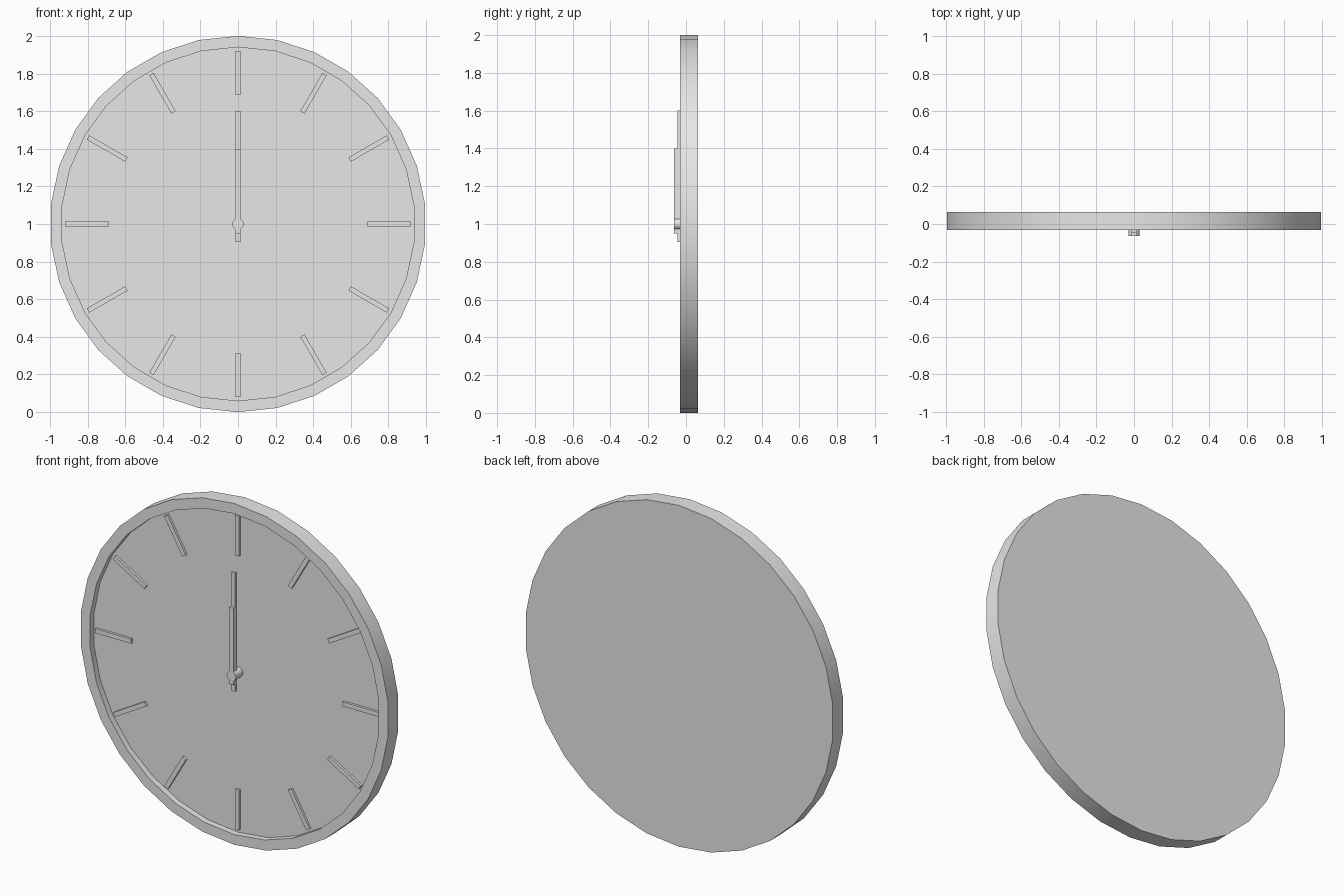
import bpy, bmesh, math
from mathutils import Matrix, Vector

if "Cube" in bpy.data.objects:
    bpy.data.objects.remove(bpy.data.objects["Cube"])

grey = bpy.data.materials.new("plain grey")
grey.diffuse_color = (0.8, 0.8, 0.8, 1)
grey.use_nodes = True
grey.node_tree.nodes["Principled BSDF"].inputs["Base Color"].default_value = grey.diffuse_color
CENTRE = Vector((0, 0, 1))


def finish(name, bm, smooth=False):
    bmesh.ops.recalc_face_normals(bm, faces=bm.faces)
    me = bpy.data.meshes.new(name)
    bm.to_mesh(me)
    bm.free()
    me.materials.append(grey)
    ob = bpy.data.objects.new(name, me)
    bpy.context.collection.objects.link(ob)
    if smooth:
        bpy.ops.object.select_all(action='DESELECT')
        ob.select_set(True)
        bpy.context.view_layer.objects.active = ob
        bpy.ops.object.shade_smooth_by_angle(angle=math.radians(30))
    return ob


def turned(name, profile, sides):
    """Capped solid turned about the clock axis from (radius, y) points."""
    bm = bmesh.new()
    rings = []
    for r, y in profile:
        rings.append([bm.verts.new((r * math.sin(a), y, 1 + r * math.cos(a)))
                      for a in (2 * math.pi * i / sides for i in range(sides))])
    for p, q in zip(rings, rings[1:]):
        for i in range(sides):
            j = (i + 1) % sides
            bm.faces.new((p[i], p[j], q[j], q[i]))
    bm.faces.new(rings[0])
    bm.faces.new(rings[-1])
    return finish(name, bm, True)


def bar(name, r0, r1, y0, y1, angle=0.0, width=0.026):
    """Radial bar from r0 to r1, turned clockwise from twelve by angle."""
    bm = bmesh.new()
    bmesh.ops.create_cube(bm, size=1)
    m = (Matrix.Translation(CENTRE) @ Matrix.Rotation(angle, 4, 'Y')
         @ Matrix.Translation((0, (y0 + y1) / 2, (r0 + r1) / 2))
         @ Matrix.Diagonal((width, y1 - y0, r1 - r0, 1)))
    bm.transform(m)
    return finish(name, bm)


# Case with raised rim and recessed dial
turned("clock_case", [(1, 0.0625), (1, -0.033), (0.94, -0.033), (0.94, 0.003)], 30)

# Hour markers
for h in range(12):
    bar(f"hour_marker_{h + 1}", 0.685, 0.92, -0.011, 0.004, math.radians(30 * h))

# Hands and centre pin
bar("minute_hand", -0.095, 0.6, -0.046, -0.03)
bar("hour_hand", -0.05, 0.4, -0.0625, -0.046)
turned("centre_pin", [(0.03, 0.004), (0.03, -0.0625)], 16)
